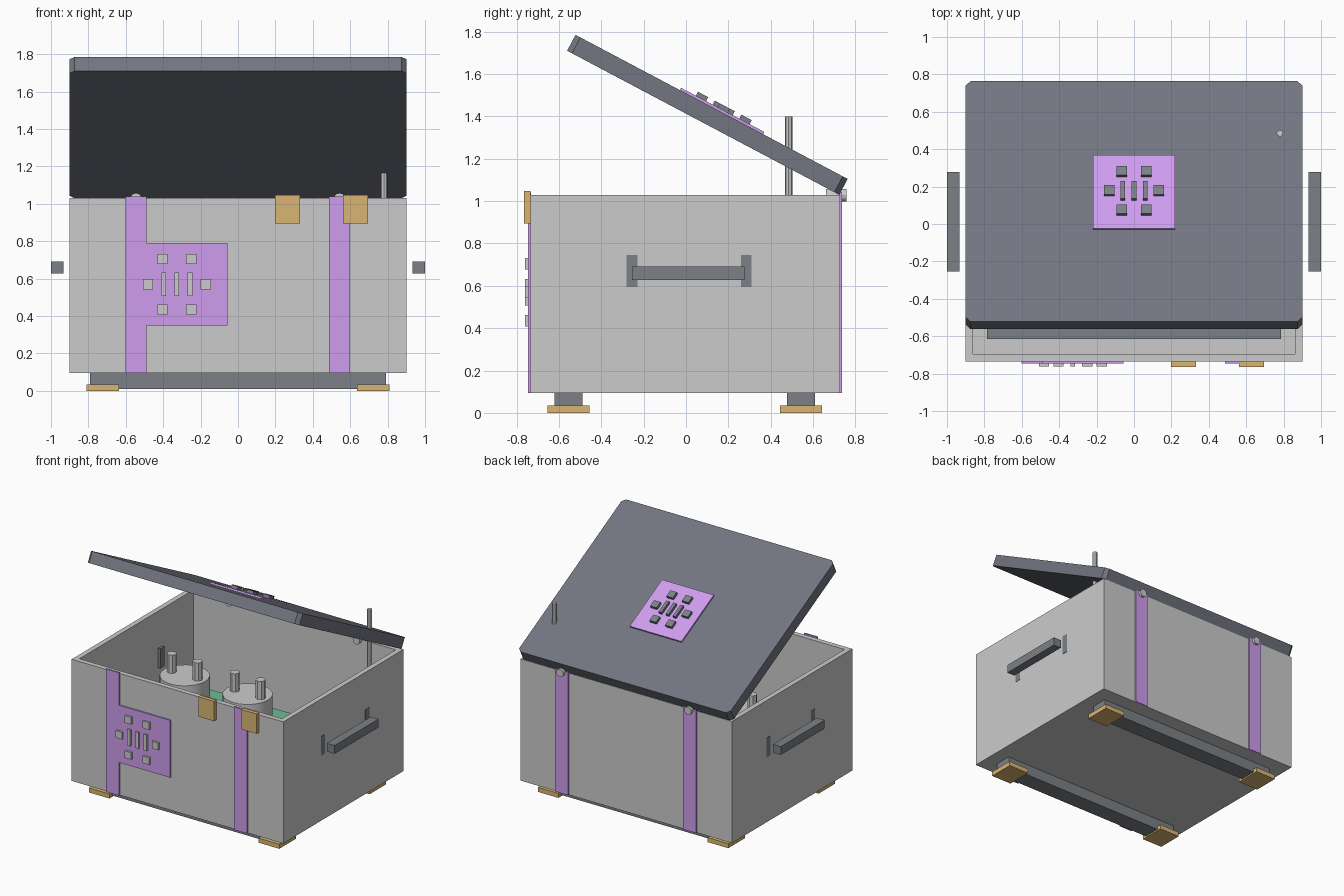
import bpy, bmesh, math
from mathutils import Matrix, Vector

if "Cube" in bpy.data.objects:
    bpy.data.objects.remove(bpy.data.objects["Cube"])


def mat(name, col):
    m = bpy.data.materials.new(name)
    m.diffuse_color = (*col, 1)
    m.use_nodes = True
    m.node_tree.nodes["Principled BSDF"].inputs["Base Color"].default_value = m.diffuse_color
    return m


SLATE = mat("slate", (0.17, 0.18, 0.22))
DARK = mat("dark_metal", (0.2, 0.22, 0.24))
PURPLE = mat("purple", (0.62, 0.34, 0.86))
GOLD = mat("gold", (0.7, 0.47, 0.17))
GREEN = mat("board_green", (0.15, 0.5, 0.3))


def finish(name, bm, material=None, frame=None):
    me = bpy.data.meshes.new(name)
    bmesh.ops.recalc_face_normals(bm, faces=bm.faces)
    bm.to_mesh(me)
    bm.free()
    ob = bpy.data.objects.new(name, me)
    bpy.context.collection.objects.link(ob)
    if material:
        me.materials.append(material)
    if frame:
        ob.matrix_world = frame
    return ob


def box_bm(x, y, z):
    bm = bmesh.new()
    bmesh.ops.create_cube(bm, size=1)
    for v in bm.verts:
        v.co = Vector([(a + b) / 2 + c * (b - a) for (a, b), c in zip((x, y, z), v.co)])
    return bm


def box(name, x, y, z, material=None, frame=None):
    return finish(name, box_bm(x, y, z), material, frame)


def cyl(name, r, start, end, sides, material=None):
    a, b = Vector(start), Vector(end)
    bm = bmesh.new()
    m = Matrix.Translation((a + b) / 2) @ (b - a).to_track_quat('Z', 'Y').to_matrix().to_4x4()
    bmesh.ops.create_cone(bm, cap_ends=True, segments=sides, radius1=r, radius2=r,
                          depth=(b - a).length, matrix=m)
    ob = finish(name, bm, material)
    if sides > 12:
        for p in ob.data.polygons:
            p.use_smooth = len(p.vertices) == 4
    return ob


FRONT, BACK = -0.735, 0.727

# open crate body: inset the top and push it down to form walls and floor
bm = box_bm((-0.9, 0.9), (FRONT, BACK), (0.095, 1.03))
top = max(bm.faces, key=lambda f: f.calc_center_median().z)
bmesh.ops.inset_region(bm, faces=[top], thickness=0.055)
top = max((f for f in bm.faces if abs(f.normal.z) > 0.9), key=lambda f: (round(f.calc_center_median().z, 3), f.calc_area()))
hole = bmesh.ops.extrude_discrete_faces(bm, faces=[top])["faces"][0]
bmesh.ops.translate(bm, verts=hole.verts, vec=(0, 0, -0.88))
finish("crate_body", bm)

# lid with chamfered corners, hinged open at the back
lid_frame = Matrix.Translation((0, 0.101, 1.4075)) @ Matrix.Rotation(math.radians(-27.9), 4, 'X')
bm = box_bm((-0.9, 0.9), (-0.727, 0.727), (-0.0425, 0.0425))
edges = [e for e in bm.edges if abs(e.verts[0].co.z - e.verts[1].co.z) > 0.05]
bmesh.ops.bevel(bm, geom=edges, offset=0.026, segments=1, affect='EDGES')
finish("lid", bm, SLATE, lid_frame)


# raised blocks and bars on a panel; local x right, y up, z outwards
def panel_details(name, frame, s, z):
    for i, (x, y) in enumerate([(-1, 1), (1, 1), (-2, 0), (2, 0), (-1, -1), (1, -1)]):
        cx, cy, h = x * 0.077 * s, y * 0.135 * s, 0.0275
        box(f"{name}_block_{i}", (cx - h, cx + h), (cy - h, cy + h), z, DARK if s < 1 else None, frame)
    for i in (-1, 0, 1):
        cx = i * 0.07 * s
        box(f"{name}_bar_{i + 1}", (cx - 0.0125, cx + 0.0125), (-0.062 * s, 0.062 * s), z,
            DARK if s < 1 else None, frame)


# lid panel
plate_frame = lid_frame @ Matrix.Translation((0, 0.053, 0.0425))
box("lid_panel", (-0.22, 0.22), (-0.222, 0.222), (-0.005, 0.012), PURPLE, plate_frame)
panel_details("lid", plate_frame, 0.86, (0.01, 0.033))

# front panel
face_frame = Matrix.Translation((-0.327, FRONT, 0.57)) @ Matrix.Rotation(math.pi / 2, 4, 'X')
box("front_panel", (-0.163, 0.272), (-0.22, 0.22), (-0.002, 0.011), PURPLE, face_frame)
panel_details("front", face_frame, 1, (0.01, 0.026))

# straps on front and back, hinge pins behind them
for i, x in enumerate((-0.545, 0.543)):
    box(f"front_strap_{i}", (x - 0.056, x + 0.056), (FRONT - 0.011, FRONT + 0.002), (0.095, 1.04), PURPLE)
    box(f"back_strap_{i}", (x - 0.056, x + 0.056), (BACK - 0.002, BACK + 0.009), (0.095, 1.04), PURPLE)
    cyl(f"hinge_pin_{i}", 0.03, (x, 0.66, 1.028), (x, 0.757, 1.028), 12)

# front clasps
for i, x in enumerate((0.265, 0.628)):
    box(f"clasp_{i}", (x - 0.066, x + 0.066), (FRONT - 0.03, FRONT), (0.895, 1.047), GOLD)

# skids with foot pads
for n, y in (("front", -0.555), ("back", 0.543)):
    box(f"{n}_skid", (-0.79, 0.79), (y - 0.066, y + 0.066), (0.01, 0.1), DARK)
    for s in (-1, 1):
        box(f"{n}_foot_{s}", sorted((s * 0.635, s * 0.81)), (y - 0.1, y + 0.1), (0, 0.035), GOLD)

# side handles and their wall plates
for s in (-1, 1):
    box(f"handle_{s}", sorted((s * 0.934, s * 1.0)), (-0.255, 0.277), (0.628, 0.692), DARK)
    for y in (-0.255, 0.285):
        box(f"handle_plate_{s}", sorted((s * 0.843, s * 0.902)), (y - 0.025, y + 0.025), (0.595, 0.745), DARK)

# lid stay
cyl("lid_stay", 0.018, (0.78, 0.485, 0.55), (0.78, 0.485, 1.4), 8)

# contents: tray, board, and two canisters with terminals
box("inner_tray", (-0.785, 0.785), (-0.615, 0.605), (0.15, 0.3), DARK)
box("inner_board", (-0.73, 0.73), (-0.545, 0.535), (0.3, 0.39), GREEN)
for i, x in enumerate((-0.46, 0.075)):
    cyl(f"canister_{i}", 0.175, (x, 0.01, 0.39), (x, 0.01, 0.74), 24)
    for s in (-1, 1):
        cyl(f"terminal_{i}_{s}", 0.035, (x + s * 0.11, 0.01, 0.73), (x + s * 0.11, 0.01, 0.88), 8)
